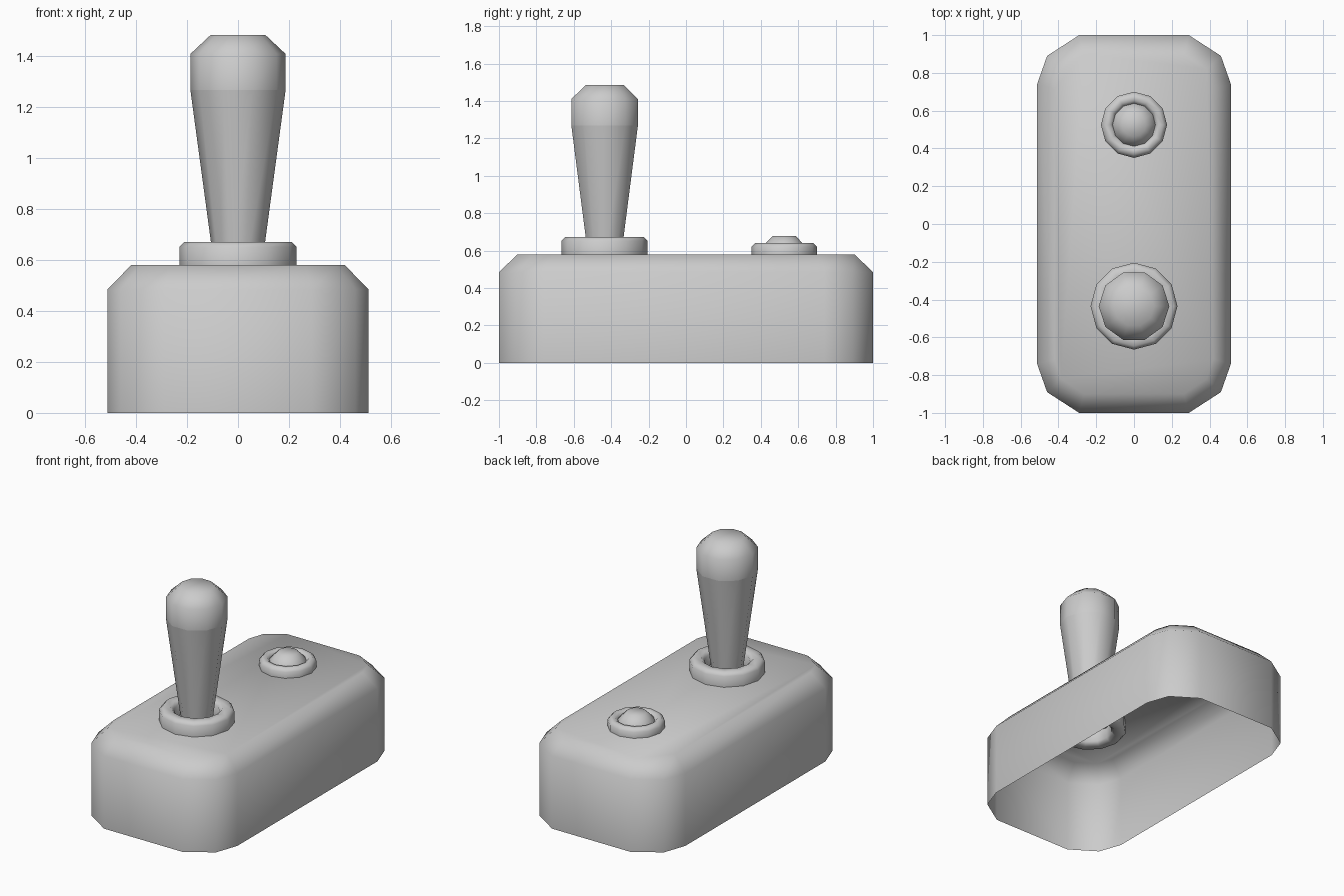
import bpy, bmesh, math

if "Cube" in bpy.data.objects:
    bpy.data.objects.remove(bpy.data.objects["Cube"])


def make_object(name, bm):
    bmesh.ops.remove_doubles(bm, verts=bm.verts, dist=1e-5)
    bmesh.ops.recalc_face_normals(bm, faces=bm.faces)
    for f in bm.faces:
        f.smooth = True
    mesh = bpy.data.meshes.new(name)
    bm.to_mesh(mesh)
    bm.free()
    obj = bpy.data.objects.new(name, mesh)
    bpy.context.collection.objects.link(obj)
    return obj


def bridge(bm, a, b):
    n = len(a)
    for i in range(n):
        bm.faces.new((a[i], a[(i + 1) % n], b[(i + 1) % n], b[i]))


def lathe(name, profile, y, sides, closed=False, cap=False):
    """Spin (radius, z) points around a vertical axis at (0, y)."""
    bm = bmesh.new()
    rings = []
    for r, z in profile:
        rings.append([bm.verts.new((r * math.cos(math.tau * i / sides),
                                    y + r * math.sin(math.tau * i / sides), z))
                      for i in range(sides)])
    for a, b in zip(rings, rings[1:]):
        bridge(bm, a, b)
    if closed:
        bridge(bm, rings[-1], rings[0])
    if cap:
        bm.faces.new(rings[-1])
    return make_object(name, bm)


def collar(name, y, outer, inner, half_h, bevel, sides=12):
    """Bevelled ring sunk halfway into the top of the base."""
    upper = [(outer, half_h - bevel), (outer - bevel, half_h),
             (inner + bevel, half_h), (inner, half_h - bevel)]
    lower = [(r, -h) for r, h in reversed(upper)]
    profile = [(r, TOP + h) for r, h in upper + lower]
    return lathe(name, profile, y, sides, closed=True)


TOP = 0.58
STICK_Y, BUTTON_Y = -0.435, 0.525

# Base: rounded box shell, open underneath
wall = [(0.513, 0.74), (0.46, 0.89), (0.29, 1.0)]
lid = [(0.42, 0.715), (0.385, 0.82), (0.265, 0.9)]


def mirrored(quarter):
    half = quarter + [(-x, y) for x, y in reversed(quarter)]
    return half + [(-x, -y) for x, y in half]


bm = bmesh.new()
loops = [[bm.verts.new((x, y, z)) for x, y in mirrored(q)]
         for q, z in ((wall, 0), (wall, 0.485), (lid, TOP))]
bridge(bm, loops[0], loops[1])
bridge(bm, loops[1], loops[2])
bm.faces.new(loops[2])
make_object("base", bm)

# Lever with its collar and rounded grip
collar("lever_collar", STICK_Y, 0.23, 0.14, 0.092, 0.02)
lathe("lever_shaft", [(0.09, 0.55), (0.187, 1.268)], STICK_Y, 10)
lathe("lever_grip", [(0.187, 1.268), (0.187, 1.41), (0.107, 1.485)],
      STICK_Y, 10, cap=True)

# Push button with its collar
collar("button_collar", BUTTON_Y, 0.175, 0.11, 0.06, 0.02)
lathe("button", [(0.12, 0.58), (0.117, 0.62), (0.062, 0.677)],
      BUTTON_Y, 12, cap=True)
